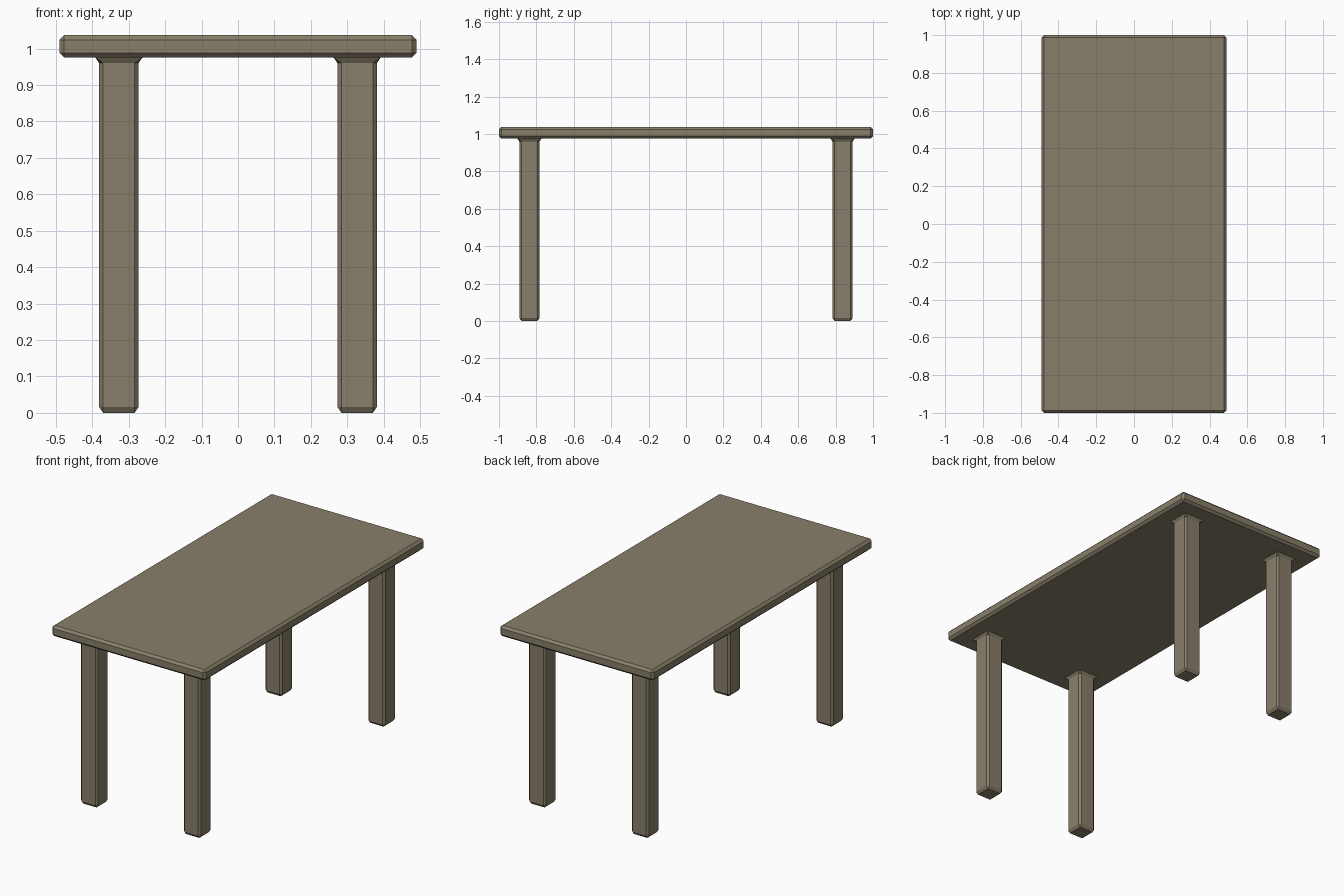
import bpy
import bmesh

cube = bpy.data.objects.get("Cube")
if cube:
    bpy.data.objects.remove(cube, do_unlink=True)

# Single wood colour
wood = bpy.data.materials.new("grey brown wood")
wood.use_nodes = True
colour = (0.25, 0.212, 0.145, 1)
wood.diffuse_color = colour
bsdf = wood.node_tree.nodes["Principled BSDF"]
bsdf.inputs["Base Color"].default_value = colour
bsdf.inputs["Roughness"].default_value = 0.8


def finish(bm, name, location):
    bmesh.ops.recalc_face_normals(bm, faces=bm.faces)
    mesh = bpy.data.meshes.new(name)
    bm.to_mesh(mesh)
    bm.free()
    mesh.materials.append(wood)
    obj = bpy.data.objects.new(name, mesh)
    obj.location = location
    bpy.context.collection.objects.link(obj)
    return obj


def octagon(half, cut):
    """Square outline with its corners cut off."""
    a, b = half, half - cut
    return [(a, -b), (a, b), (b, a), (-b, a), (-a, b), (-a, -b), (-b, -a), (b, -a)]


def make_leg(name, x, y):
    # Height, half width and corner cut, from the foot up to the flared collar
    sections = [(0, 0.043, 0), (0.016, 0.054, 0.011),
                (0.96, 0.054, 0.011), (0.976, 0.065, 0)]
    bm = bmesh.new()
    rings = [[bm.verts.new((px, py, z)) for px, py in octagon(half, cut)]
             for z, half, cut in sections]
    for low, high in zip(rings, rings[1:]):
        for i in range(8):
            j = (i + 1) % 8
            bm.faces.new((low[i], low[j], high[j], high[i]))
    bm.faces.new(rings[0])
    bm.faces.new(rings[-1])
    bmesh.ops.remove_doubles(bm, verts=bm.verts, dist=0.0001)
    return finish(bm, name, (x, y, 0))


# Chamfered table top
bm = bmesh.new()
bmesh.ops.create_cube(bm, size=1)
bmesh.ops.scale(bm, vec=(0.98, 2, 0.062), verts=bm.verts)
bmesh.ops.bevel(bm, geom=bm.edges[:], offset=0.013, segments=1, affect='EDGES')
finish(bm, "table_top", (0, 0, 1.006))

# Four legs
for end, y in (("front", -0.837), ("back", 0.837)):
    for side, x in (("right", -0.327), ("left", 0.327)):
        make_leg(f"{end}_{side}_leg", x, y)
